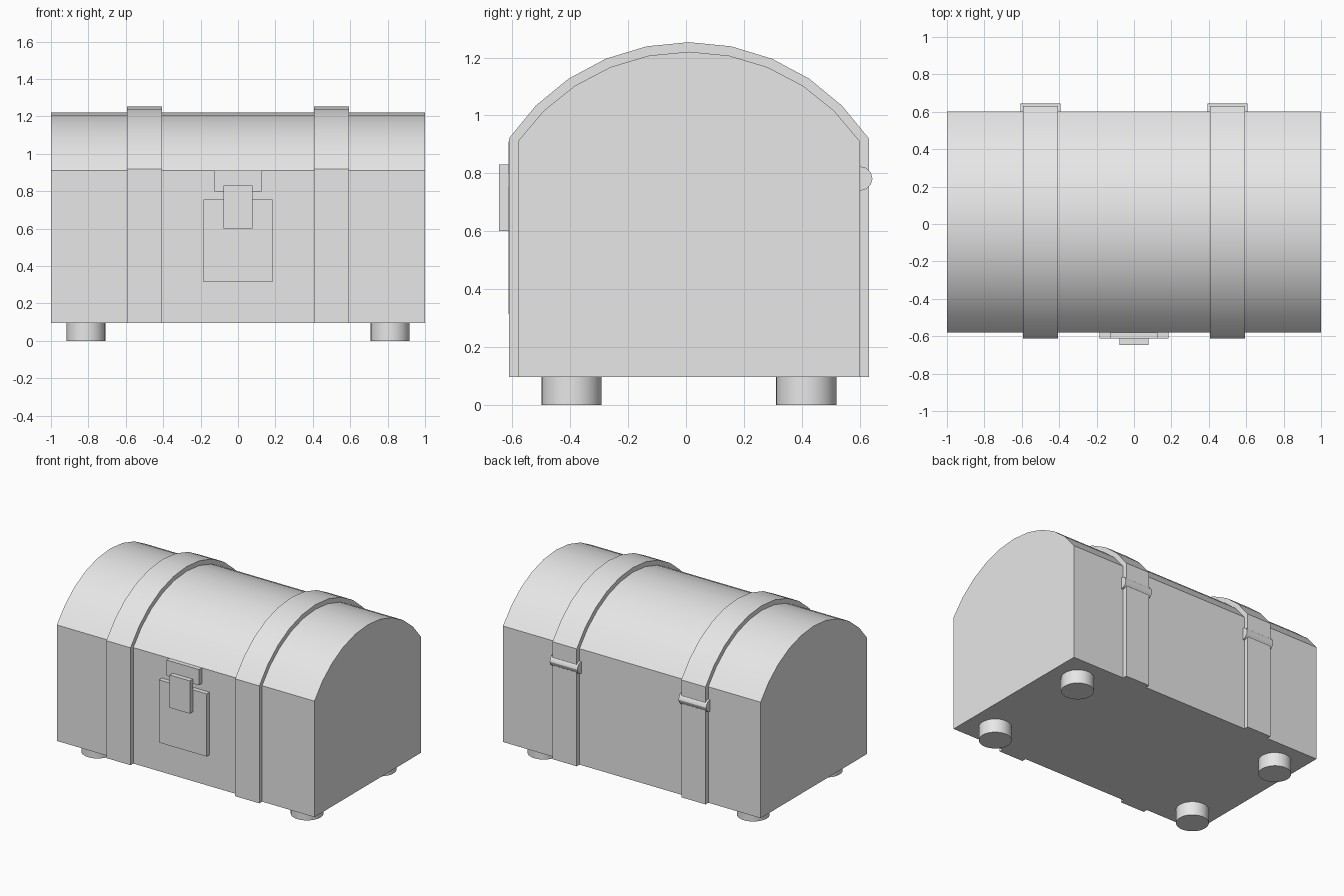
import bpy, bmesh, math
from mathutils import Matrix

if "Cube" in bpy.data.objects:
    bpy.data.objects.remove(bpy.data.objects["Cube"])

CY = 0.01                      # depth centre of the chest body
Z0, Z1 = 0.096, 0.91           # bottom and top of the box

grey = bpy.data.materials.new("light_grey")
grey.diffuse_color = (0.8, 0.8, 0.8, 1)
grey.use_nodes = True
grey.node_tree.nodes["Principled BSDF"].inputs["Base Color"].default_value = grey.diffuse_color


def finish(bm, name, smooth=True):
    bmesh.ops.recalc_face_normals(bm, faces=bm.faces)
    me = bpy.data.meshes.new(name)
    bm.to_mesh(me)
    bm.free()
    ob = bpy.data.objects.new(name, me)
    bpy.context.collection.objects.link(ob)
    me.materials.append(grey)
    if smooth:
        bpy.ops.object.select_all(action='DESELECT')
        ob.select_set(True)
        bpy.context.view_layer.objects.active = ob
        bpy.ops.object.shade_smooth_by_angle(angle=math.radians(30))
    return ob


def box(name, x0, x1, y0, y1, z0, z1):
    bm = bmesh.new()
    m = Matrix.Translation(((x0 + x1) / 2, (y0 + y1) / 2, (z0 + z1) / 2)) \
        @ Matrix.Diagonal((x1 - x0, y1 - y0, z1 - z0, 1))
    bmesh.ops.create_cube(bm, size=1, matrix=m)
    return finish(bm, name, False)


def cylinder(name, loc, r, depth, sides, along_x=False):
    bm = bmesh.new()
    m = Matrix.Translation(loc)
    if along_x:
        m = m @ Matrix.Rotation(math.pi / 2, 4, 'Y')
    bmesh.ops.create_cone(bm, cap_ends=True, segments=sides, radius1=r,
                          radius2=r, depth=depth, matrix=m)
    return finish(bm, name)


def arc(half, base, top, n=10):
    """Circular arch in the y-z plane, front to back."""
    sag = top - base
    r = (half * half + sag * sag) / (2 * sag)
    a = math.asin(half / r)
    return [(CY + r * math.sin(a * (2 * i / n - 1)),
             top - r + r * math.cos(a * (2 * i / n - 1))) for i in range(n + 1)]


def extrude(name, profile, x0, x1):
    bm = bmesh.new()
    f = bm.faces.new([bm.verts.new((x0, y, z)) for y, z in profile])
    ext = bmesh.ops.extrude_face_region(bm, geom=[f], use_keep_orig=True)
    bmesh.ops.translate(bm, vec=(x1 - x0, 0, 0),
                        verts=[v for v in ext["geom"] if isinstance(v, bmesh.types.BMVert)])
    return finish(bm, name)


# Box and barrel lid
inner = arc(0.591, Z1, 1.22)
box("chest_base", -1, 1, CY - 0.591, CY + 0.591, Z0, Z1)
extrude("lid", inner, -1, 1)

# Straps wrapping front, lid and back, each with a hinge barrel behind
outer = arc(0.622, 0.92, 1.253)
band = ([(outer[0][0], Z0)] + outer + [(outer[-1][0], Z0)]
        + [(inner[-1][0], Z0)] + inner[::-1] + [(inner[0][0], Z0)])
for side, x in (("left", -0.5), ("right", 0.5)):
    extrude(side + "_strap", band, x - 0.094, x + 0.094)
    cylinder(side + "_hinge", (x, 0.602, 0.782), 0.042, 0.215, 12, True)

# Lock plates and latch
front = CY - 0.591
box("lock_plate", -0.185, 0.185, -0.613, front, 0.315, 0.755)
box("lid_plate", -0.126, 0.126, -0.613, front, 0.80, 0.91)
box("latch", -0.078, 0.078, -0.646, -0.613, 0.60, 0.83)

# Feet
for sx, xn in ((-1, "left"), (1, "right")):
    for sy, yn in ((-1, "front"), (1, "back")):
        cylinder(f"{yn}_{xn}_foot", (sx * 0.813, CY + sy * 0.405, Z0 / 2),
                 0.104, Z0, 32)
